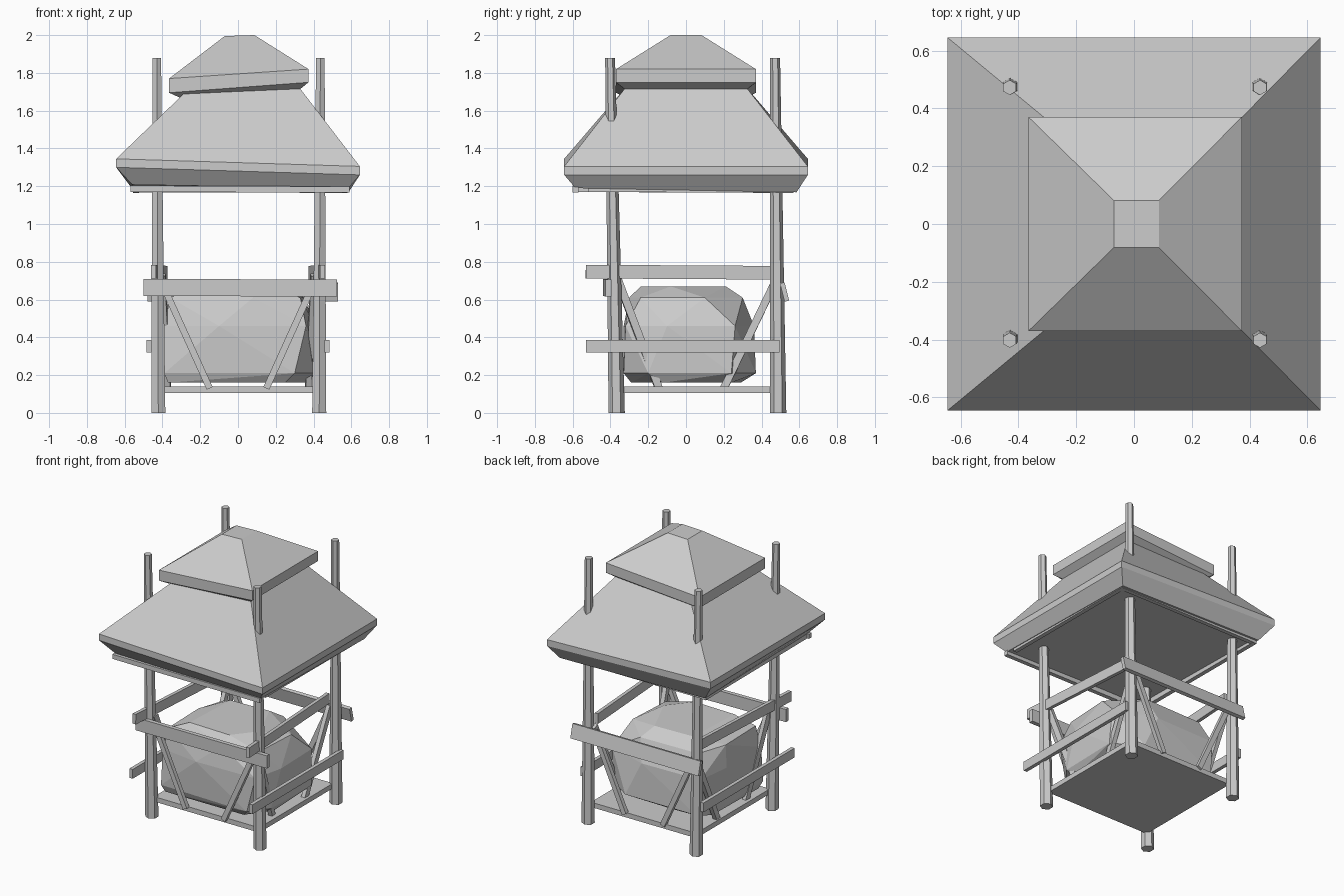
import bpy, bmesh
from math import cos, sin, pi
from mathutils import Vector

if "Cube" in bpy.data.objects:
    bpy.data.objects.remove(bpy.data.objects["Cube"])


def finish(name, bm):
    bmesh.ops.recalc_face_normals(bm, faces=bm.faces)
    mesh = bpy.data.meshes.new(name)
    bm.to_mesh(mesh)
    bm.free()
    obj = bpy.data.objects.new(name, mesh)
    bpy.context.collection.objects.link(obj)
    return obj


def loft(name, rings):
    """Closed solid through rings of equal point count."""
    bm = bmesh.new()
    loops = [[bm.verts.new(p) for p in ring] for ring in rings]
    n = len(loops[0])
    for a, b in zip(loops, loops[1:]):
        for i in range(n):
            j = (i + 1) % n
            bm.faces.new((a[i], a[j], b[j], b[i]))
    bm.faces.new(loops[0][::-1])
    bm.faces.new(loops[-1])
    return finish(name, bm)


def beam(name, a, b, height, thick, up=(0, 0, 1)):
    """Rectangular plank from a to b."""
    a, b = Vector(a), Vector(b)
    d = (b - a).normalized()
    side = d.cross(Vector(up)).normalized()
    u = side.cross(d)
    corners = [side * sx * thick / 2 + u * sz * height / 2
               for sx, sz in ((-1, -1), (1, -1), (1, 1), (-1, 1))]
    return loft(name, [[p + c for c in corners] for p in (a, b)])


def rect(x0, x1, y, z_left, z_right, drop=0):
    """Roof ring, tilted along x; drop lowers its back edge."""
    return [(x0, -y, z_left), (x1, -y, z_right), (x1, y, z_right - drop), (x0, y, z_left - drop)]


def hexagon(x, y, z, r):
    return [(x + r * sin(i * pi / 3), y + r * cos(i * pi / 3), z) for i in range(6)]


# Four leaning, tapered six-sided posts
for side, xb, xt in (("left", -0.422, -0.43), ("right", 0.43, 0.436)):
    for end, yb, yt in (("front", -0.367, -0.402), ("back", 0.488, 0.472)):
        loft(f"{end}_{side}_post",
             [hexagon(xb, yb, 0, 0.043), hexagon(xt, yt, 1.88, 0.026)])

# Floor platform
loft("platform", [[(-0.41, -0.36, z), (0.42, -0.36, z), (0.42, 0.47, z), (-0.41, 0.47, z)]
                  for z in (0.105, 0.14)])

# Two stacked, crooked roof tiers
loft("lower_roof", [rect(-0.56, 0.585, 0.585, 1.208, 1.19, 0.022),
                    rect(-0.645, 0.645, 0.645, 1.30, 1.26),
                    rect(-0.645, 0.645, 0.645, 1.345, 1.305),
                    rect(-0.24, 0.315, 0.31, 1.735, 1.735)])
loft("upper_roof", [rect(-0.31, 0.33, 0.325, 1.67, 1.715),
                    rect(-0.365, 0.373, 0.37, 1.695, 1.75),
                    rect(-0.365, 0.373, 0.37, 1.77, 1.82),
                    rect(-0.07, 0.087, 0.082, 1.995, 2.0)])

# Planks under the eaves
beam("front_eave_plank", (-0.57, -0.585, 1.187), (0.59, -0.585, 1.182), 0.033, 0.03)
beam("back_eave_plank", (-0.54, 0.555, 1.182), (0.57, 0.555, 1.18), 0.03, 0.03)
beam("left_eave_plank", (-0.54, -0.57, 1.187), (-0.54, 0.57, 1.182), 0.035, 0.03)
beam("right_eave_plank", (0.565, -0.52, 1.185), (0.565, 0.57, 1.18), 0.03, 0.03)

# Rails: front and back
beam("front_rail", (-0.5, -0.425, 0.665), (0.525, -0.41, 0.66), 0.09, 0.03)
beam("back_rail", (-0.48, 0.522, 0.64), (0.53, 0.522, 0.64), 0.1, 0.025, up=(0, -0.25, 1))

# Rails and braces on both sides
for side, s in (("left", -1), ("right", 1)):
    beam(f"{side}_upper_rail", (s * 0.447, -0.53, 0.748), (s * 0.385, 0.46, 0.742), 0.072, 0.025)
    beam(f"{side}_lower_rail", (s * 0.472, -0.53, 0.352), (s * 0.472, 0.495, 0.352), 0.066, 0.026)
    beam(f"{side}_front_brace", (s * 0.4, -0.37, 0.73), (s * 0.37, -0.14, 0.12), 0.04, 0.03)
    beam(f"{side}_back_brace", (s * 0.395, 0.47, 0.69), (s * 0.385, 0.2, 0.13), 0.04, 0.03)
    for end, y in (("front", -0.37), ("back", 0.47)):
        beam(f"{end}_{side}_brace", (s * 0.39, y, 0.66), (s * 0.15, y, 0.13), 0.035, 0.03)

# Faceted boulder: hull of a few rough layers (z, then x, y pairs)
layers = (
    (0.16, ((-0.37, -0.29), (0.25, -0.29), (0.37, -0.12), (0.3, 0.24), (-0.1, 0.29), (-0.36, 0.22))),
    (0.21, ((-0.39, -0.31), (0.3, -0.33), (0.4, -0.2), (0.41, 0.24), (0.22, 0.37), (-0.34, 0.37))),
    (0.46, ((-0.39, -0.29), (-0.1, -0.33), (0.36, -0.32), (0.41, -0.1), (0.4, 0.26),
            (0.1, 0.36), (-0.36, 0.35), (-0.39, 0.1))),
    (0.61, ((-0.36, -0.27), (0.08, -0.3), (0.33, -0.24), (0.35, 0.1), (0.15, 0.3),
            (-0.3, 0.29), (-0.37, 0.08))),
    (0.67, ((-0.22, -0.23), (0.1, -0.24), (0.23, -0.08), (0.1, 0.21), (-0.2, 0.2))),
)
bm = bmesh.new()
for z, pts in layers:
    for x, y in pts:
        bm.verts.new((x, y, z))
bmesh.ops.convex_hull(bm, input=bm.verts)
loose = [v for v in bm.verts if not v.link_faces]
bmesh.ops.delete(bm, geom=loose, context='VERTS')
finish("boulder", bm)
